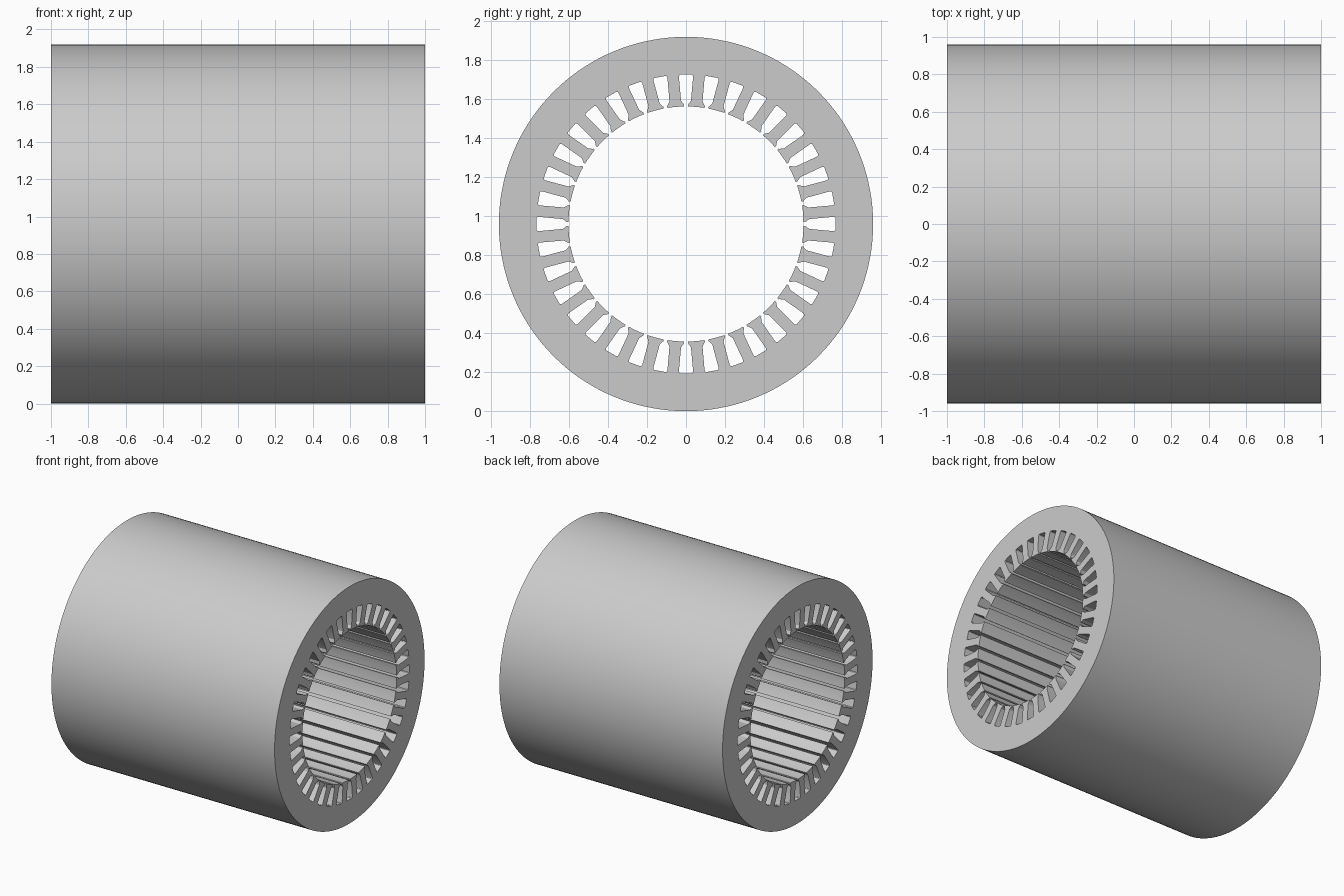
import bpy, bmesh
from math import sin, cos, pi, atan2, hypot

if "Cube" in bpy.data.objects:
    bpy.data.objects.remove(bpy.data.objects["Cube"])

SLOTS, R_OUT, R_BORE, HALF_LEN, CZ = 36, 0.96, 0.603, 1.0, 0.96
PITCH = 2 * pi / SLOTS
OUT_SEG = 4

# One side of a slot: (radial distance, half width), from the mouth to the rounded bottom
half_slot = [(0.603, 0.0095), (0.612, 0.0095), (0.617, 0.014), (0.633, 0.0255),
             (0.755, 0.0365), (0.762, 0.0345), (0.766, 0.030)]
slot = [(u, -v) for u, v in half_slot] + [(u, v) for u, v in reversed(half_slot)]

# Bore-side outline of one sector, as (radius, angle), from tooth centre to tooth centre
mouth = atan2(0.0095, 0.603)
lead = [(R_BORE, -PITCH / 2), (R_BORE, -(PITCH / 2 + mouth) / 2)]
sector = lead + [(hypot(u, v), atan2(v, u)) for u, v in slot] + [(R_BORE, -lead[1][1])]
n_in = len(sector)

bm = bmesh.new()


def ring(points, x):
    return [bm.verts.new((x, r * sin(a), CZ + r * cos(a))) for r, a in points]


inner_pts = [(r, a + i * PITCH) for i in range(SLOTS) for r, a in sector]
outer_pts = [(R_OUT, (i / OUT_SEG - 0.5) * PITCH) for i in range(SLOTS * OUT_SEG)]
ends = [(ring(inner_pts, x), ring(outer_pts, x)) for x in (-HALF_LEN, HALF_LEN)]

# End faces, one polygon per sector
for inner, outer in ends:
    for i in range(SLOTS):
        a = [inner[(i * n_in + k) % len(inner)] for k in range(n_in + 1)]
        b = [outer[(i * OUT_SEG + k) % len(outer)] for k in range(OUT_SEG + 1)]
        bm.faces.new(a + b[::-1])

# Outer shell and slotted bore walls
for p, q in zip(ends[0], ends[1]):
    for k in range(len(p)):
        j = (k + 1) % len(p)
        bm.faces.new((p[k], p[j], q[j], q[k]))

bmesh.ops.recalc_face_normals(bm, faces=bm.faces)
mesh = bpy.data.meshes.new("stator_core")
bm.to_mesh(mesh)
bm.free()
core = bpy.data.objects.new("stator_core", mesh)
bpy.context.collection.objects.link(core)
bpy.context.view_layer.objects.active = core
core.select_set(True)
bpy.ops.object.shade_smooth_by_angle(angle=pi / 6)
